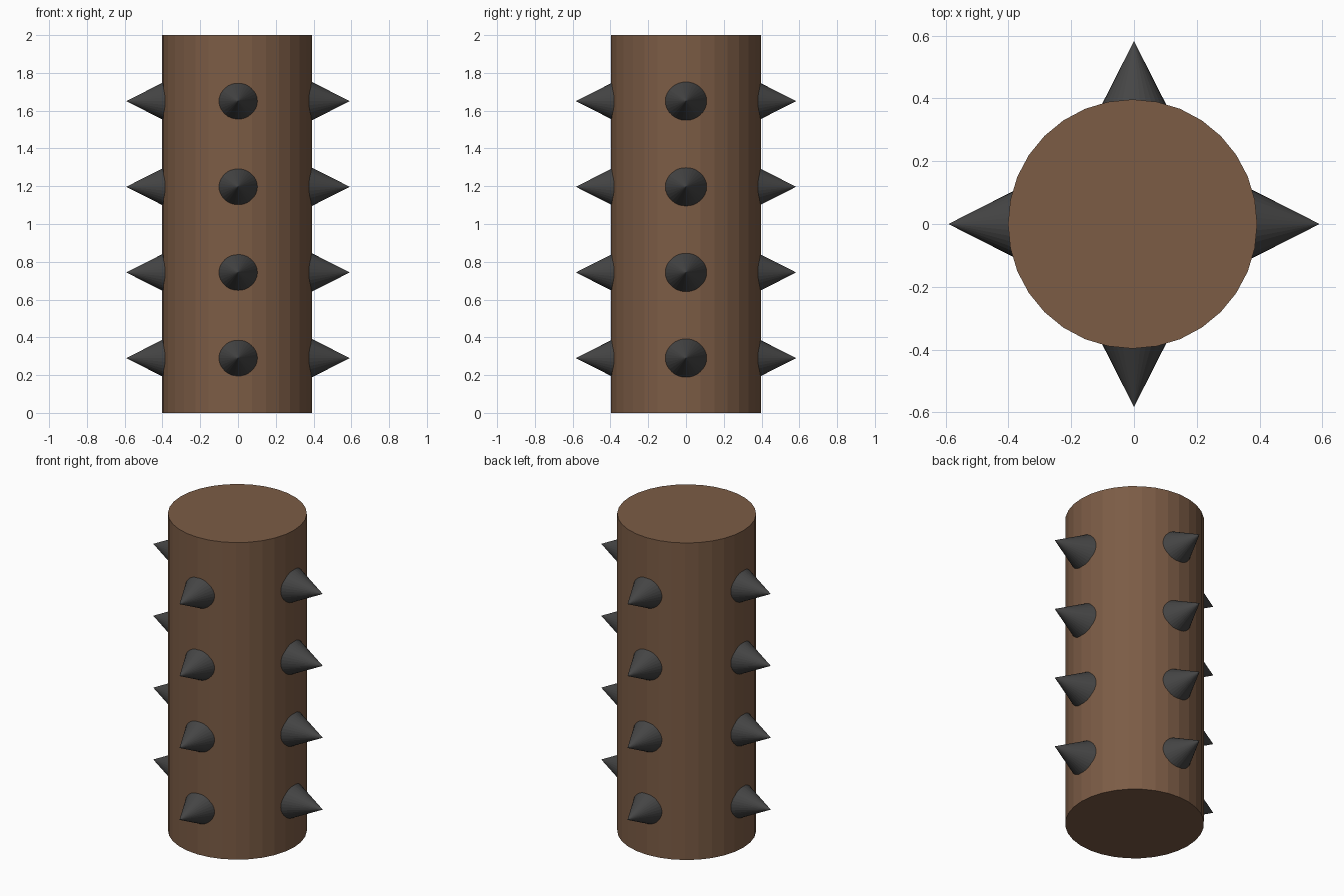
import bpy, bmesh, math
from mathutils import Matrix, Vector

if "Cube" in bpy.data.objects:
    bpy.data.objects.remove(bpy.data.objects["Cube"])


def material(name, rgb):
    m = bpy.data.materials.new(name)
    m.diffuse_color = (*rgb, 1.0)
    m.use_nodes = True
    m.node_tree.nodes["Principled BSDF"].inputs["Base Color"].default_value = m.diffuse_color
    return m


wood = material("brown wood", (0.2, 0.107, 0.06))
iron = material("dark iron", (0.06, 0.06, 0.06))

AXIS_X = -0.0045   # the post sits very slightly off centre between its spikes


def cone(name, mat, r1, r2, depth, matrix):
    bm = bmesh.new()
    bmesh.ops.create_cone(bm, cap_ends=True, segments=32, radius1=r1,
                          radius2=r2, depth=depth, matrix=matrix)
    mesh = bpy.data.meshes.new(name)
    bm.to_mesh(mesh)
    bm.free()
    mesh.materials.append(mat)
    obj = bpy.data.objects.new(name, mesh)
    bpy.context.collection.objects.link(obj)
    return obj


# Round post
cone("post", wood, 0.397, 0.397, 2.0, Matrix.Translation((AXIS_X, 0, 1)))

# Four rows of spikes, one on each side
BASE = 0.345       # distance of the buried spike base from the axis
sides = {"right": (1, 0, 0.5915), "back": (0, 1, 0.583),
         "left": (-1, 0, 0.5915), "front": (0, -1, 0.583)}
for row in range(4):
    z = 0.29 + row * 0.4535
    for side, (dx, dy, tip) in sides.items():
        d = Vector((dx, dy, 0))
        depth = tip - BASE
        turn = d.to_track_quat('Z', 'Y').to_matrix().to_4x4()
        place = Matrix.Translation(d * (BASE + depth / 2) + Vector((0, 0, z)))
        cone(f"spike_{side}_{row + 1}", iron, depth * 0.507, 0, depth, place @ turn)
